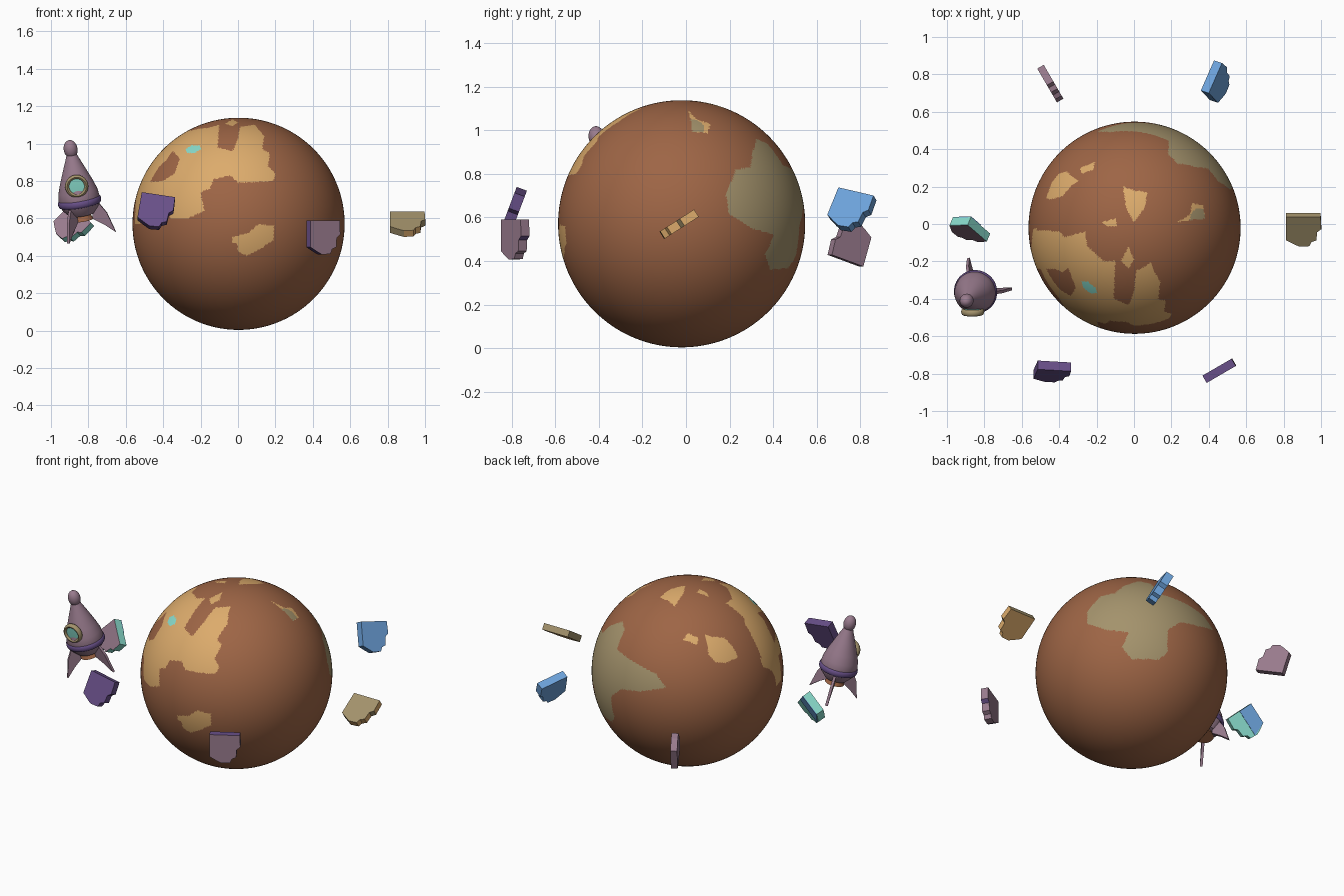
import bpy
import bmesh
import math
from mathutils import Vector, Matrix

if "Cube" in bpy.data.objects:
    bpy.data.objects.remove(bpy.data.objects["Cube"])


def material(name, *rgb):
    mat = bpy.data.materials.new(name)
    mat.use_nodes = True
    mat.diffuse_color = (*rgb, 1)
    mat.node_tree.nodes["Principled BSDF"].inputs["Base Color"].default_value = (*rgb, 1)
    return mat


BROWN = material("clay brown", 0.34, 0.13, 0.06)
ORANGE = material("sand orange", 0.72, 0.41, 0.15)
OLIVE = material("olive tan", 0.37, 0.29, 0.15)
TEAL = material("pale teal", 0.25, 0.71, 0.60)
MAUVE = material("dusty mauve", 0.32, 0.20, 0.27)
PURPLE = material("deep purple", 0.14, 0.08, 0.25)
BLUE = material("sky blue", 0.15, 0.36, 0.70)


def finish(bm, name, mats, matrix=Matrix(), smooth=False):
    """Turn a bmesh into a placed object with its materials."""
    bmesh.ops.recalc_face_normals(bm, faces=bm.faces)
    mesh = bpy.data.meshes.new(name)
    bm.to_mesh(mesh)
    bm.free()
    for mat in mats:
        mesh.materials.append(mat)
    obj = bpy.data.objects.new(name, mesh)
    bpy.context.collection.objects.link(obj)
    obj.matrix_world = matrix
    if smooth:
        bpy.ops.object.select_all(action="DESELECT")
        obj.select_set(True)
        bpy.context.view_layer.objects.active = obj
        bpy.ops.object.shade_smooth_by_angle(angle=math.radians(40))
    return obj


def prism(bm, outline, low, high):
    """Extrude a flat outline along local z."""
    bottom = [bm.verts.new((x, y, low)) for x, y in outline]
    top = [bm.verts.new((x, y, high)) for x, y in outline]
    bm.faces.new(top)
    bm.faces.new(bottom[::-1])
    for i in range(len(outline)):
        j = (i + 1) % len(outline)
        bm.faces.new((bottom[i], bottom[j], top[j], top[i]))


def lathe(bm, profile, steps=40):
    """Spin a closed or axis-to-axis profile of (radius, height) around local z."""
    verts = [bm.verts.new((r, 0, z)) for r, z in profile]
    edges = [bm.edges.new(pair) for pair in zip(verts, verts[1:])]
    bmesh.ops.spin(bm, geom=verts + edges, cent=(0, 0, 0), axis=(0, 0, 1),
                   angle=math.tau, steps=steps, use_duplicate=False)
    bmesh.ops.remove_doubles(bm, verts=bm.verts, dist=0.0005)


def hoop(radius, width, height, sides=12):
    """Closed elliptical section for a lathed ring."""
    return [(radius + width * math.cos(math.tau * i / sides),
             height * math.sin(math.tau * i / sides)) for i in range(sides + 1)]


# Planet: land areas are outlines in hundredths, projected along one direction
CENTRE = Vector((0.003, -0.02, 0.571))
RADIUS = 0.567
FACING = {"front": Vector((0, -1, 0)), "top": Vector((0, 0, 1)),
          "back": Vector((0.58, 0.81, 0))}
FLAT = {"front": lambda p: (p.x, p.z),
        "top": lambda p: (p.x, p.y),
        "back": lambda p: (0.58 * (p.y + 0.02) - 0.81 * p.x, p.z)}
main_land = [(-10, 110), (-11, 98), (-3, 96), (0, 102), (1, 109), (9, 110), (14, 104),
             (13, 97), (17, 95), (16, 88), (20, 84), (19, 80), (0, 79), (-4, 83), (-13, 81),
             (-15, 76), (-20, 74), (-18, 64), (-27, 60), (-36, 60), (-40, 70), (-54, 72),
             (-53, 79), (-40, 80), (-34, 84), (-31, 92), (-36, 97), (-25, 106)]
south_land = [(-3, 50), (5, 52), (11, 57), (19, 56), (19, 48), (12, 44), (5, 40), (0, 42),
              (0, 46), (-3, 47)]
west_land = [(-54, -3), (-40, -4), (-37, -7), (-26, -4), (-25, -12), (-16, -20), (-18, -27),
             (-26, -25), (-31, -20), (-38, -26), (-42, -24), (-56, -24)]
pole_land = [(-6, 20), (0, 18), (7, 17), (6, 9), (0, 1), (-4, 8)]
ridge_land = [(-47, 14), (-44, 22), (-40, 27), (-36, 28), (-30, 23), (-34, 20), (-38, 15),
              (-45, 13)]
islet_land = [(-29, 30), (-21, 33), (-22, 29), (-28, 27)]
speck_land = [(-17, 1), (-10, 3), (-9, -1), (-15, -1)]
drop_land = [(-7, -20), (-3, -12), (0, -19), (-3, -24)]
east_land = [(23, 1), (30, 5), (31, 11), (37, 10), (38, 3), (30, 2)]
east_shade = [(30, 5), (33, 8), (37, 8), (38, 3), (30, 2)]
back_land = [(-30, 71), (-22, 82), (-14, 83), (-8, 90), (1, 96), (8, 94), (12, 84), (30, 81),
             (40, 78), (46, 71), (36, 66), (25, 64), (17, 56), (17, 42), (12, 37), (-4, 36),
             (-10, 43), (-6, 52), (-20, 55), (-30, 62)]
pond = [(-28, 97), (-25, 99), (-21, 99), (-20, 97), (-23, 95), (-27, 95)]
LAND = [("front", 1, main_land), ("front", 1, south_land), ("top", 1, west_land),
        ("top", 1, pole_land), ("top", 1, ridge_land), ("top", 1, islet_land),
        ("top", 1, speck_land), ("top", 1, drop_land), ("top", 1, east_land),
        ("top", 2, east_shade), ("back", 2, back_land), ("front", 3, pond)]


def inside(a, b, outline):
    hit = False
    for (ax, ay), (bx, by) in zip(outline, outline[1:] + outline[:1]):
        if (ay > b) != (by > b) and a < (bx - ax) * (b - ay) / (by - ay) + ax:
            hit = not hit
    return hit


bm = bmesh.new()
bmesh.ops.create_icosphere(bm, subdivisions=7, radius=RADIUS)
bmesh.ops.translate(bm, verts=bm.verts, vec=CENTRE)
boxes = [(min(p[0] for p in o), max(p[0] for p in o),
          min(p[1] for p in o), max(p[1] for p in o)) for _, _, o in LAND]
for face in bm.faces:
    p = face.calc_center_median()
    for (view, colour, outline), box in zip(LAND, boxes):
        if (p - CENTRE).dot(FACING[view]) <= 0:
            continue
        a, b = (100 * value for value in FLAT[view](p))
        if box[0] <= a <= box[1] and box[2] <= b <= box[3] and inside(a, b, outline):
            face.material_index = colour
finish(bm, "planet", [BROWN, ORANGE, OLIVE, TEAL], smooth=True)

# Floating slabs: two straight sides, two broken sides
SLAB = [(-0.5, 0.5), (0.5, 0.5), (0.52, 0.08), (0.4, -0.02), (0.38, -0.3),
        (0.24, -0.36), (0.18, -0.5), (-0.1, -0.52), (-0.26, -0.44), (-0.5, -0.3)]


def slab(name, centre, along, normal, size, thick, face_mat, edge_mat, back_mat):
    n = Vector(normal).normalized()
    v = n.cross(Vector(along)).normalized()
    u = v.cross(n)
    matrix = Matrix.Translation(centre) @ Matrix((u, v, n)).transposed().to_4x4()
    bm = bmesh.new()
    prism(bm, [(x * size, y * size) for x, y in SLAB], -thick / 2, thick / 2)
    bm.normal_update()
    for face in bm.faces:
        if face.normal.z < -0.9:
            face.material_index = 2
        elif face.normal.z < 0.5 and face.normal.y < 0.9 and face.normal.x > -0.9:
            face.material_index = 1
    finish(bm, name, [face_mat, edge_mat, back_mat], matrix)
    return matrix


slab("orange_slab", (0.905, -0.03, 0.57), (1, 0, 0), (0, -0.54, 0.84), 0.185, 0.04,
     ORANGE, OLIVE, OLIVE)
slab("front_mauve_slab", (0.455, -0.785, 0.5), (0.86, 0.5, 0), (0.5, -0.86, 0), 0.18, 0.045,
     MAUVE, PURPLE, MAUVE)
slab("purple_slab", (-0.44, -0.79, 0.635), (0.98, 0, -0.17), (0, -0.93, 0.35), 0.18, 0.05,
     PURPLE, PURPLE, PURPLE)
slab("blue_slab", (0.445, 0.755, 0.63), (0.37, 0.9, -0.22), (0.85, -0.27, 0.45), 0.18, 0.05,
     BLUE, BLUE, BLUE)
slab("back_mauve_slab", (-0.45, 0.755, 0.485), (0.47, -0.81, 0.3), (0.86, 0.5, 0), 0.175, 0.04,
     MAUVE, MAUVE, MAUVE)
teal_frame = slab("teal_slab", (-0.89, -0.03, 0.56), (0.65, -0.56, -0.65), (-0.35, -0.85, 0.38),
                  0.17, 0.05, TEAL, TEAL, MAUVE)
bm = bmesh.new()
prism(bm, [(-0.085, 0.085), (0, 0.085), (0, -0.085), (-0.085, -0.05)], -0.029, -0.024)
finish(bm, "teal_slab_back_plate", [BLUE], teal_frame)

# Rocket: everything is built upright, then leaned along its axis
base = Vector((-0.835, -0.35, 0.62))
lean = Vector((0, 0, 1)).rotation_difference(Vector((-0.06, -0.06, 0.35)))
ROCKET = Matrix.Translation(base) @ lean.to_matrix().to_4x4()

bm = bmesh.new()
lathe(bm, [(0, 0), (0.065, 0), (0.1, 0.04), (0.112, 0.08), (0.105, 0.13), (0.088, 0.18),
           (0.06, 0.25), (0.035, 0.31), (0.02, 0.35), (0, 0.35)])
finish(bm, "rocket_body", [MAUVE], ROCKET, True)

bm = bmesh.new()
bmesh.ops.create_uvsphere(bm, u_segments=24, v_segments=16, radius=0.037,
                          matrix=Matrix.Diagonal((1, 1, 1.35, 1)))
finish(bm, "rocket_nose", [MAUVE], ROCKET @ Matrix.Translation((0, 0, 0.36)), True)

bm = bmesh.new()
lathe(bm, hoop(0.106, 0.011, 0.02))
finish(bm, "rocket_belt", [PURPLE], ROCKET @ Matrix.Translation((0, 0, 0.072)), True)

bm = bmesh.new()
lathe(bm, [(0, 0.01), (0.04, 0.01), (0.058, -0.03), (0, -0.03)])
finish(bm, "rocket_nozzle", [BROWN], ROCKET, True)

# Porthole on the front of the rocket
porthole = ROCKET @ Matrix.Translation((0, -0.092, 0.172)) @ Matrix.Rotation(math.pi / 2, 4, "X")
bm = bmesh.new()
lathe(bm, hoop(0.051, 0.011, 0.017))
finish(bm, "porthole_rim", [OLIVE], porthole, True)
bm = bmesh.new()
lathe(bm, [(0, -0.03), (0.045, -0.03), (0.045, 0.006), (0, 0.008)])
finish(bm, "porthole_glass", [TEAL], porthole, True)

# Three swept fins
FIN = [(0.06, 0.03), (0.1, 0.05), (0.135, -0.01), (0.165, -0.12), (0.11, -0.07), (0.055, -0.03)]
for i in range(3):
    bm = bmesh.new()
    prism(bm, FIN, -0.008, 0.008)
    turn = Matrix.Rotation(math.radians(120 * i - 5), 4, "Z")
    finish(bm, f"rocket_fin_{i + 1}", [MAUVE],
           ROCKET @ turn @ Matrix.Rotation(math.pi / 2, 4, "X"))
